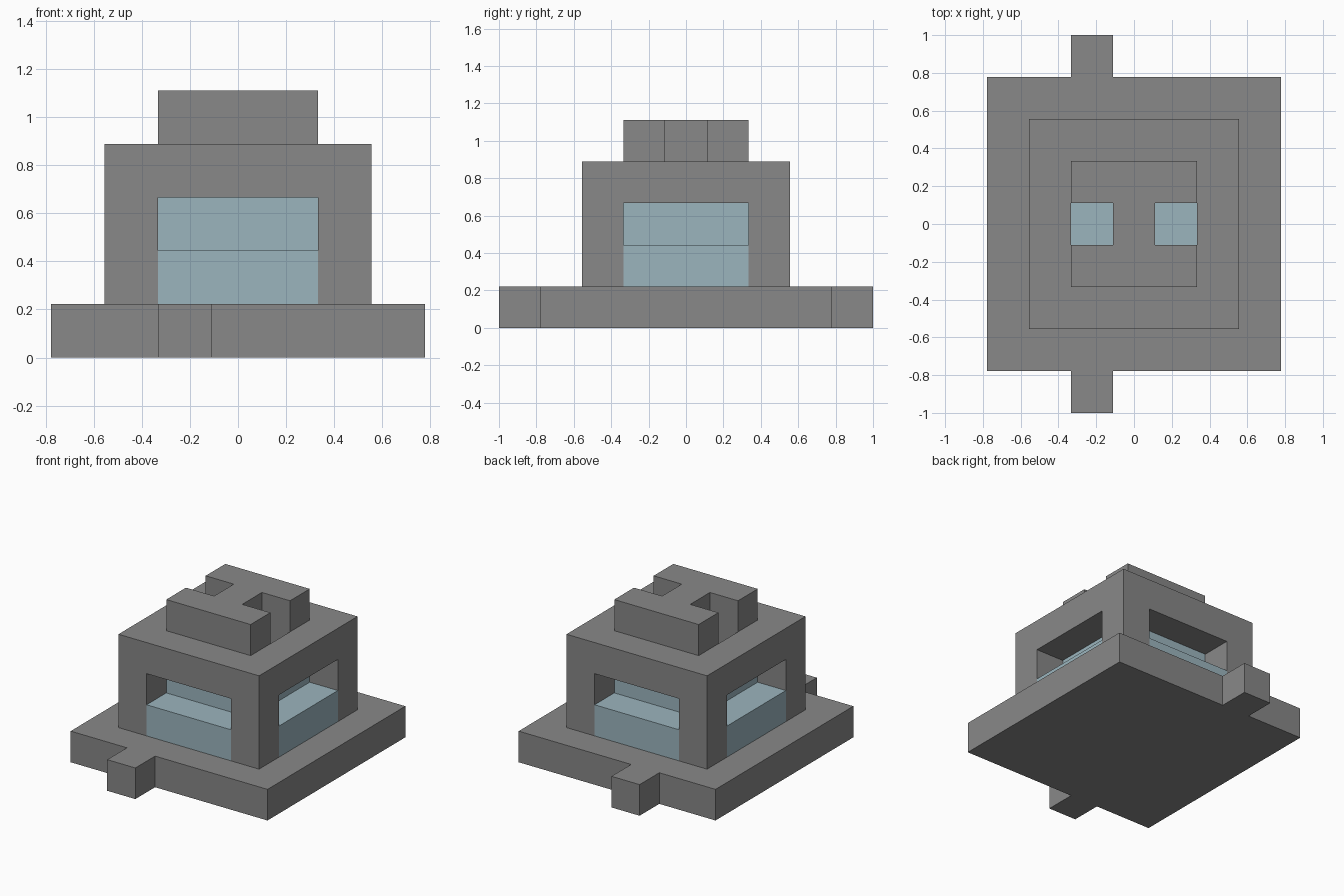
import bpy, bmesh

U = 2 / 9  # one building block

cube = bpy.data.objects.get("Cube")
if cube:
    bpy.data.objects.remove(cube, do_unlink=True)


def material(name, color):
    m = bpy.data.materials.new(name)
    m.use_nodes = True
    m.diffuse_color = color
    m.node_tree.nodes["Principled BSDF"].inputs["Base Color"].default_value = color
    return m


stone = material("stone grey", (0.246, 0.246, 0.246, 1))
water = material("pale blue", (0.33, 0.46, 0.515, 1))


def prism(name, outline, z0, z1, mat):
    """Extrude a counter-clockwise plan outline, measured in blocks."""
    bm = bmesh.new()
    base = bm.faces.new([bm.verts.new((x * U, y * U, z0 * U)) for x, y in outline])
    top = bmesh.ops.extrude_face_region(bm, geom=[base])
    verts = [v for v in top["geom"] if isinstance(v, bmesh.types.BMVert)]
    bmesh.ops.translate(bm, verts=verts, vec=(0, 0, (z1 - z0) * U))
    bmesh.ops.recalc_face_normals(bm, faces=bm.faces)
    mesh = bpy.data.meshes.new(name)
    bm.to_mesh(mesh)
    bm.free()
    mesh.materials.append(mat)
    obj = bpy.data.objects.new(name, mesh)
    bpy.context.collection.objects.link(obj)
    return obj


def rect(hx, hy, cx=0):
    return [(cx - hx, -hy), (cx + hx, -hy), (cx + hx, hy), (cx - hx, hy)]


def turned(half):
    """Complete an outline with its copy turned half a circle."""
    return half + [(-x, -y) for x, y in half]


# Plinth with a tab at the front and the back
front = [(-3.5, -3.5), (-1.5, -3.5), (-1.5, -4.5), (-0.5, -4.5), (-0.5, -3.5), (3.5, -3.5)]
prism("plinth", front + [(x, -y) for x, y in reversed(front)], 0, 1, stone)

# Housing: four corner posts and a roof with two shafts
housing = prism("housing", rect(2.5, 2.5), 1, 4, stone)
cutters = [
    prism("window_cutter_front", rect(1.5, 3), 0.5, 3, stone),
    prism("window_cutter_side", rect(3, 1.5), 0.5, 3, stone),
    prism("shaft_cutter_left", rect(0.5, 0.5, 1), 2.5, 4.5, stone),
    prism("shaft_cutter_right", rect(0.5, 0.5, -1), 2.5, 4.5, stone),
]
for c in cutters:
    mod = housing.modifiers.new(c.name, "BOOLEAN")
    mod.operation = "DIFFERENCE"
    mod.solver = "EXACT"
    mod.object = c

# Apply the cuts and drop the cutters
bpy.context.view_layer.update()
cut = bpy.data.meshes.new_from_object(
    housing.evaluated_get(bpy.context.evaluated_depsgraph_get()))
housing.modifiers.clear()
housing.data = cut
for c in cutters:
    bpy.data.objects.remove(c, do_unlink=True)

# Blue filling: low cross flush with the windows, taller core inside
prism("lower_filling", turned([(-1.5, -2.5), (1.5, -2.5), (1.5, -1.5),
                               (2.5, -1.5), (2.5, 1.5), (1.5, 1.5)]), 1, 2, water)
prism("core_filling", rect(1.5, 1.5), 2, 3, water)

# Cap with a notch in each side
prism("cap", turned([(-1.5, -1.5), (1.5, -1.5), (1.5, -0.5),
                     (0.5, -0.5), (0.5, 0.5), (1.5, 0.5)]), 4, 5, stone)
